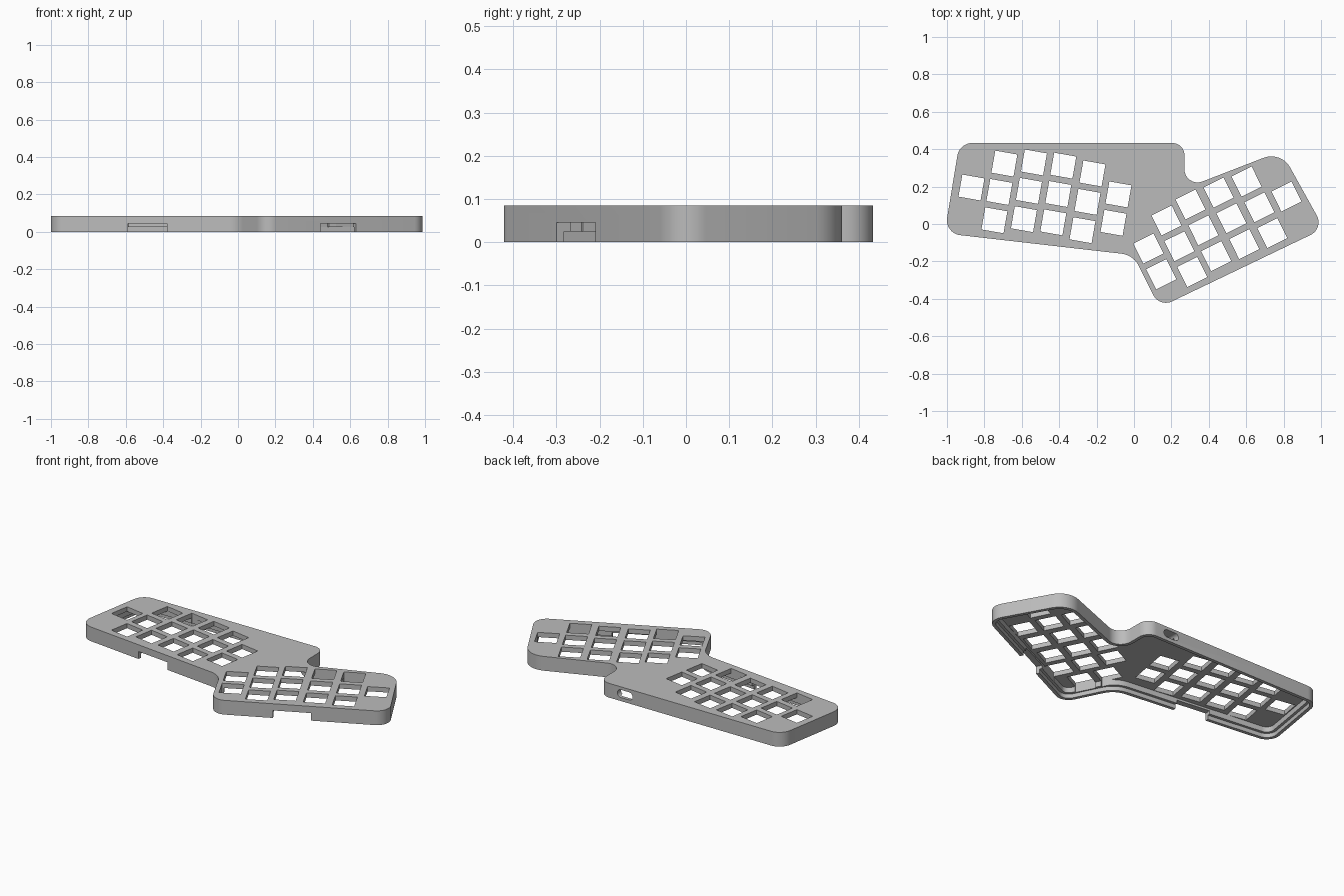
import bpy, bmesh, math
from mathutils import Vector, Matrix

if "Cube" in bpy.data.objects:
    bpy.data.objects.remove(bpy.data.objects["Cube"])

HEIGHT = 0.085
PLATE = 0.028      # top plate thickness
WALL = 0.036       # full wall thickness
LIP = 0.02         # thin lower lip that holds a base plate
LIP_H = 0.025

# Outline corners, counter-clockwise: x, y, corner radius
CORNERS = [(-0.933, 0.433, 0.08), (-1.013, -0.05, 0.08), (-0.003, -0.166, 0.12),
           (0.136, -0.446, 0.075), (1.016, -0.024, 0.075), (0.786, 0.39, 0.115),
           (0.27, 0.19, 0.07), (0.27, 0.433, 0.065)]


def outline(inset=0.0, steps=10):
    """Rounded outline moved inward by inset."""
    n = len(CORNERS)
    pts = []
    for i, (x, y, r) in enumerate(CORNERS):
        p = Vector((x, y))
        a = (p - Vector(CORNERS[i - 1][:2])).normalized()
        b = (Vector(CORNERS[(i + 1) % n][:2]) - p).normalized()
        na, nb = Vector((-a.y, a.x)), Vector((-b.y, b.x))
        miter = (na + nb) / (1 + na.dot(nb))
        cross = a.x * b.y - a.y * b.x
        side = 1 if cross > 0 else -1
        rad = r - side * inset
        turn = math.atan2(cross, a.dot(b))
        centre = p + miter * (inset + side * rad)
        for k in range(steps + 1):
            d = Matrix.Rotation(turn * k / steps, 2) @ (-na * side)
            pts.append(centre + d * rad)
    return pts


def prism(bm, pts, z0, z1):
    low = [bm.verts.new((p[0], p[1], z0)) for p in pts]
    high = [bm.verts.new((p[0], p[1], z1)) for p in pts]
    bm.faces.new(low[::-1])
    bm.faces.new(high)
    n = len(pts)
    for i in range(n):
        j = (i + 1) % n
        bm.faces.new((low[i], low[j], high[j], high[i]))


def box(bm, centre, size, angle):
    m = (Matrix.Translation(centre) @ Matrix.Rotation(math.radians(angle), 4, 'Z')
         @ Matrix.Diagonal((*size, 1)))
    bmesh.ops.create_cube(bm, size=1, matrix=m)


def finish(name, bm):
    bmesh.ops.recalc_face_normals(bm, faces=bm.faces)
    me = bpy.data.meshes.new(name)
    bm.to_mesh(me)
    bm.free()
    ob = bpy.data.objects.new(name, me)
    bpy.context.collection.objects.link(ob)
    return ob


# Solid case body
bm = bmesh.new()
prism(bm, outline(), 0, HEIGHT)
case = finish("keyboard_case", bm)
grey = bpy.data.materials.new("grey")
grey.diffuse_color = (0.5, 0.5, 0.5, 1)
grey.use_nodes = True
grey.node_tree.nodes["Principled BSDF"].inputs["Base Color"].default_value = grey.diffuse_color
case.data.materials.append(grey)
cutters = []

# Hollow underside and the wider base plate recess
for name, inset, top in (("cavity", WALL, HEIGHT - PLATE), ("base_recess", LIP, LIP_H)):
    bm = bmesh.new()
    prism(bm, outline(inset), -0.05, top)
    cutters.append(finish(name, bm))

# Key holes: top hole of each column, number of holes
LEFT = [(-0.869, 0.195, 1), (-0.693, 0.323, 3), (-0.535, 0.329, 3),
        (-0.378, 0.312, 3), (-0.222, 0.27, 3), (-0.083, 0.158, 2)]
RIGHT = [(0.077, -0.131, 2), (0.174, 0.019, 3), (0.302, 0.104, 3),
         (0.452, 0.168, 3), (0.602, 0.227, 3), (0.815, 0.147, 1)]
bm = bmesh.new()
for columns, angle in ((LEFT, -10), (RIGHT, 26.5)):
    a = math.radians(angle)
    step = Vector((math.sin(a), -math.cos(a))) * 0.154
    for x, y, count in columns:
        for k in range(count):
            p = Vector((x, y)) + step * k
            box(bm, (p.x, p.y, HEIGHT), (0.12, 0.12, 0.15), angle)
cutters.append(finish("key_holes", bm))

# Notches in the two front walls
bm = bmesh.new()
for i, x in ((1, -0.485), (3, 0.535)):
    a, b = Vector(CORNERS[i][:2]), Vector(CORNERS[i + 1][:2])
    d = b - a
    p = a + d * ((x - a.x) / d.x)
    box(bm, (p.x, p.y, 0), (0.21, 0.12, 0.09), math.degrees(math.atan2(d.y, d.x)))
cutters.append(finish("front_notches", bm))

# Rounded cable port in the back wall
bm = bmesh.new()
slot = []
for side in (1, -1):
    for k in range(11):
        t = math.pi * (k / 10 - 0.5) + (0 if side > 0 else math.pi)
        slot.append((side * 0.028 + 0.023 * math.cos(t), 0.023 * math.sin(t)))
prism(bm, slot, -0.06, 0.06)
bmesh.ops.transform(bm, verts=bm.verts, matrix=Matrix.Translation((0.1, 0.433, 0.044))
                    @ Matrix.Rotation(math.pi / 2, 4, 'X'))
cutters.append(finish("cable_port", bm))

# Apply all cuts and clear the helpers
bpy.context.view_layer.objects.active = case
case.select_set(True)
for c in cutters:
    mod = case.modifiers.new(c.name, 'BOOLEAN')
    mod.operation = 'DIFFERENCE'
    mod.solver = 'EXACT'
    mod.object = c
    bpy.ops.object.modifier_apply(modifier=mod.name)
for c in cutters:
    bpy.data.objects.remove(c)
bpy.ops.object.shade_smooth_by_angle(angle=math.radians(30))
